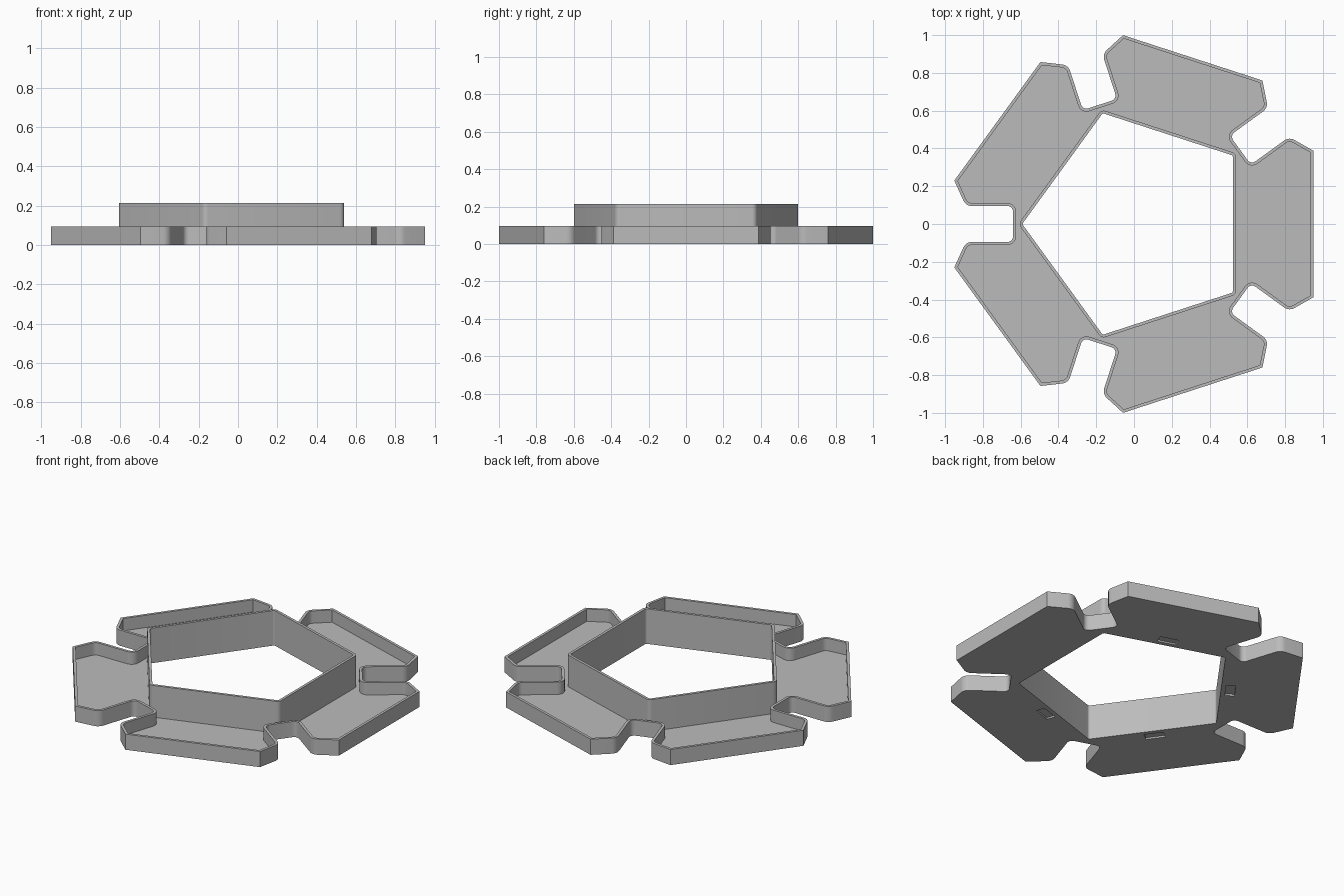
import bpy, bmesh
from math import radians, tan, cos, pi
from mathutils import Vector, Matrix

old = bpy.data.objects.get("Cube")
if old:
    bpy.data.objects.remove(old, do_unlink=True)

CENTRE = Vector((0.025, 0))
WALL = 0.016
FLOOR_Z, RIM_Z, COLLAR_Z = 0.02, 0.095, 0.213
APOTHEM = 0.515

grey = bpy.data.materials.new("light_grey")
grey.use_nodes = True
grey.diffuse_color = (0.5, 0.5, 0.5, 1)
grey.node_tree.nodes["Principled BSDF"].inputs["Base Color"].default_value = (0.5, 0.5, 0.5, 1)


def turned(p, degrees):
    return Matrix.Rotation(radians(degrees), 2) @ Vector(p)


def rounded(corners, inset=0.0, steps=6):
    """Inset a counterclockwise outline of (point, radius) and round its corners."""
    out = []
    n = len(corners)
    for i, (p, r) in enumerate(corners):
        a = (p - corners[i - 1][0]).normalized()
        b = (corners[(i + 1) % n][0] - p).normalized()
        turn = a.x * b.y - a.y * b.x
        na, nb = Vector((-a.y, a.x)), Vector((-b.y, b.x))
        side = 1 if turn > 0 else -1
        q = p + (na + nb) * inset / (1 + na.dot(nb))
        if r == 0:
            out.append(q)
            continue
        r -= side * inset
        centre = q + (na + nb) * side * r / (1 + na.dot(nb))
        angle = a.angle_signed(b)
        for k in range(steps + 1):
            spin = Matrix.Rotation(-angle * k / steps, 2)
            out.append(centre - side * r * (spin @ na))
    return out


def loop(bm, points, z):
    verts = [bm.verts.new((*(p + CENTRE), z)) for p in points]
    return verts, [bm.edges.new((v, verts[i - 1])) for i, v in enumerate(verts)]


def bridge(bm, *loops):
    for (a, _), (b, _) in zip(loops, loops[1:]):
        for i in range(len(a)):
            bm.faces.new((a[i - 1], a[i], b[i], b[i - 1]))


def fill(bm, *loops):
    edges = [e for l in loops for e in l[1]]
    bmesh.ops.triangle_fill(bm, edges=edges, use_beauty=True, normal=(0, 0, 1))


def finish(bm, name):
    bmesh.ops.recalc_face_normals(bm, faces=bm.faces)
    mesh = bpy.data.meshes.new(name)
    bm.to_mesh(mesh)
    bm.free()
    mesh.materials.append(grey)
    ob = bpy.data.objects.new(name, mesh)
    bpy.context.collection.objects.link(ob)
    bpy.ops.object.select_all(action='DESELECT')
    ob.select_set(True)
    bpy.context.view_layer.objects.active = ob
    bpy.ops.object.shade_smooth_by_angle(angle=radians(25))


def pentagon(apothem, radius):
    return [(turned((apothem / cos(pi / 5), 0), 36 + 72 * i), radius) for i in range(5)]


# Tray outline: five chamfered panels separated by slots
notch = turned((0.665, -0.095), 36)
shoulder = turned((0.915, -0.095), 36)
half = [(notch, 0.03), (shoulder, 0.05), (Vector((0.925, 0.388)), 0)]
panel = [(Vector((p.x, -p.y)), r) for p, r in half] + half[::-1]
outline = [(turned(p, 72 * i), r) for i in range(5) for p, r in panel]

# Tray with rim wall, floor and shallow underside pockets
bm = bmesh.new()
outer, inner = rounded(outline), rounded(outline, WALL)
hole = rounded(pentagon(APOTHEM, 0.03), WALL / 2)
base = loop(bm, outer, 0)
floor_edge = loop(bm, inner, FLOOR_Z)
bridge(bm, base, loop(bm, outer, RIM_Z), loop(bm, inner, RIM_Z), floor_edge)
hole_low, hole_high = loop(bm, hole, 0), loop(bm, hole, FLOOR_Z)
bridge(bm, hole_low, hole_high)
fill(bm, floor_edge, hole_high)
pockets = []
for i in range(1, 5):
    rect = [turned(p, 72 * i) for p in
            ((0.525, -0.055), (0.578, -0.055), (0.578, 0.055), (0.525, 0.055))]
    mouth, roof = loop(bm, rect, 0), loop(bm, rect, 0.01)
    bridge(bm, mouth, roof)
    bm.faces.new(roof[0])
    pockets.append(mouth)
fill(bm, base, hole_low, *pockets)
finish(bm, "tray")

# Tall pentagonal collar around the opening
bm = bmesh.new()
ring = pentagon(APOTHEM, 0.03)
out_pts, in_pts = rounded(ring), rounded(ring, WALL)
bottom = loop(bm, out_pts, 0)
bridge(bm, bottom, loop(bm, out_pts, COLLAR_Z), loop(bm, in_pts, COLLAR_Z),
       loop(bm, in_pts, 0))
bm.verts.ensure_lookup_table()
n = len(out_pts)
for i in range(n):
    a, b = bottom[0][i - 1], bottom[0][i]
    bm.faces.new((a, b, bm.verts[3 * n + i], bm.verts[3 * n + (i - 1) % n]))
finish(bm, "collar")
